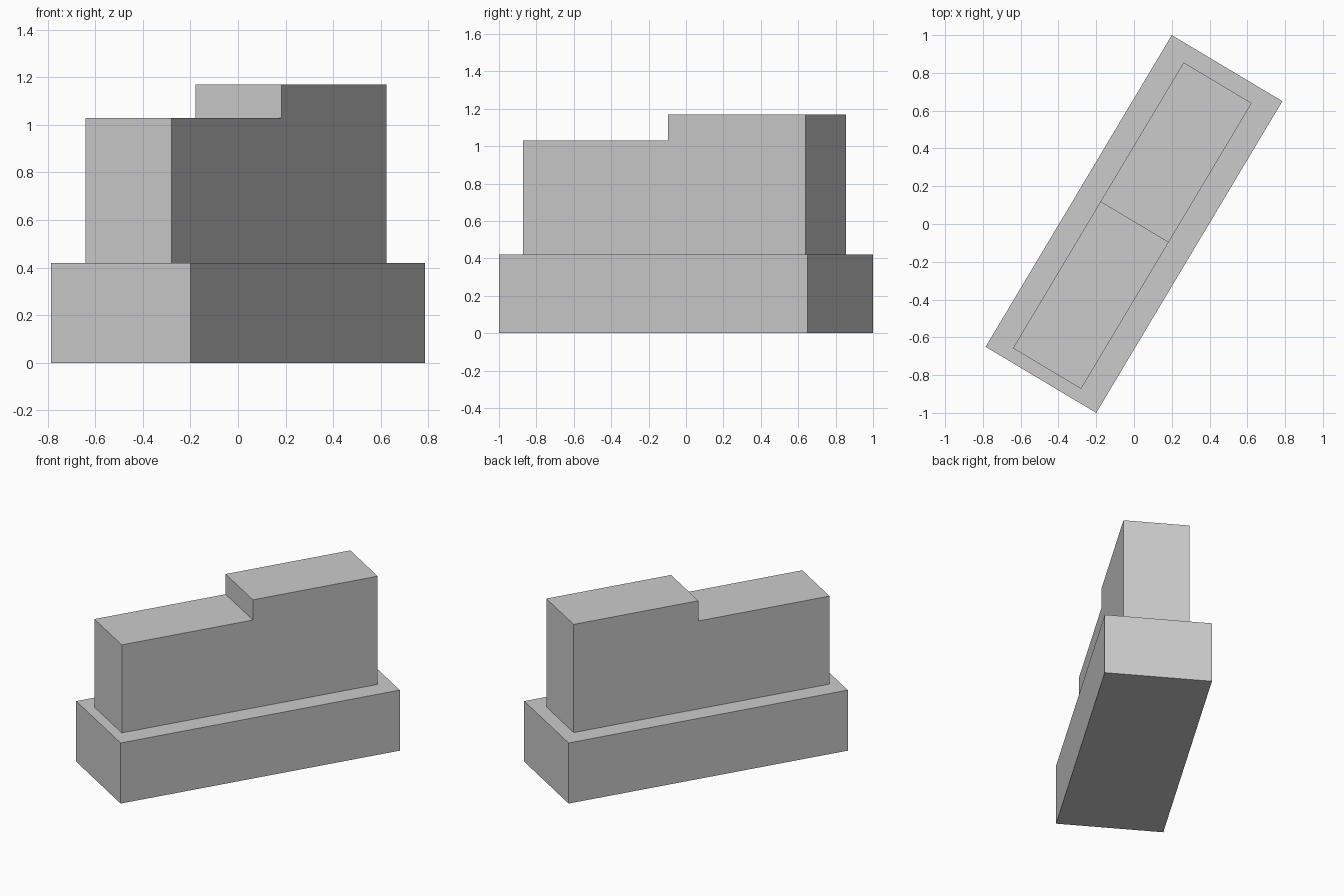
import bpy
from math import radians
from mathutils import Matrix

if "Cube" in bpy.data.objects:
    bpy.data.objects.remove(bpy.data.objects["Cube"])

# Every block shares the same turn about the vertical axis
TURN = Matrix.Rotation(radians(59.15), 4, 'Z')


def block(name, length, width, height):
    """Box from (min, max) ranges along the turned axes."""
    spans = (length, width, height)
    centre = [(a + b) / 2 for a, b in spans]
    size = [b - a for a, b in spans]
    bpy.ops.mesh.primitive_cube_add(size=1)
    obj = bpy.context.object
    obj.name = name
    obj.data.transform(TURN @ Matrix.Translation(centre) @ Matrix.Diagonal((*size, 1)))
    return obj


# Wide plinth
block("base", (-0.961, 0.961), (-0.341, 0.341), (0, 0.42))
# Narrower main volume
block("main_body", (-0.893, 0.869), (-0.207, 0.213), (0.42, 1.03))
# Raised storey over the rear half
block("raised_section", (0.01, 0.869), (-0.207, 0.213), (1.03, 1.17))
